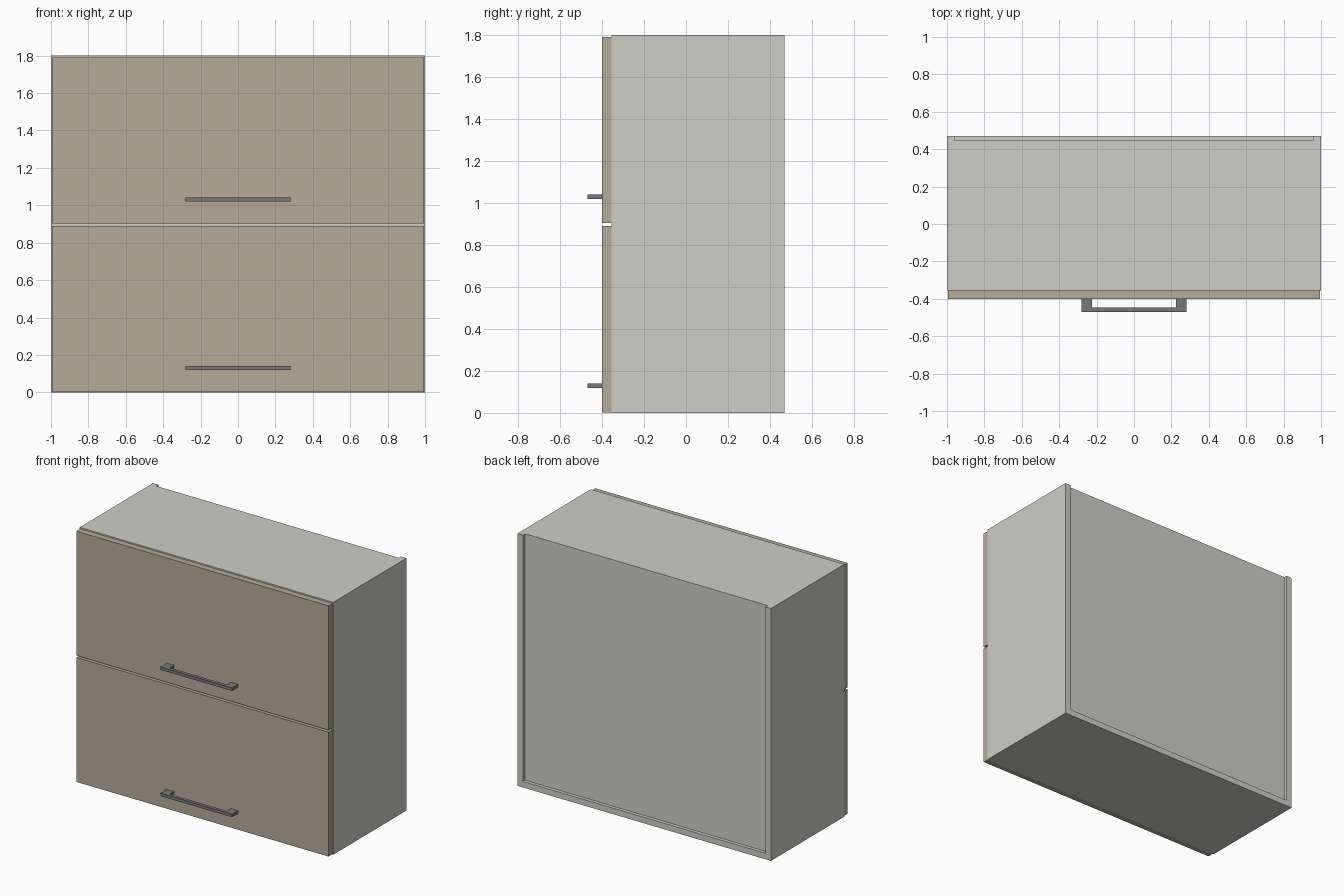
import bpy
import bmesh
from mathutils import Matrix, Vector

if "Cube" in bpy.data.objects:
    bpy.data.objects.remove(bpy.data.objects["Cube"])


def material(name, rgb):
    m = bpy.data.materials.new(name)
    m.diffuse_color = (*rgb, 1)
    m.use_nodes = True
    m.node_tree.nodes["Principled BSDF"].inputs["Base Color"].default_value = m.diffuse_color
    return m


PALE = material("pale grey board", (0.62, 0.62, 0.58))
TAUPE = material("taupe front", (0.46, 0.41, 0.33))
METAL = material("grey metal", (0.19, 0.19, 0.19))


def add_boxes(name, mat, *boxes):
    """One object made of boxes, each given as (x0, x1, y0, y1, z0, z1)."""
    bm = bmesh.new()
    for x0, x1, y0, y1, z0, z1 in boxes:
        centre = Vector((x0 + x1, y0 + y1, z0 + z1)) / 2
        size = Matrix.Diagonal((x1 - x0, y1 - y0, z1 - z0, 1))
        bmesh.ops.create_cube(bm, size=1, matrix=Matrix.Translation(centre) @ size)
    me = bpy.data.meshes.new(name)
    bm.to_mesh(me)
    bm.free()
    me.materials.append(mat)
    ob = bpy.data.objects.new(name, me)
    bpy.context.collection.objects.link(ob)
    return ob


H, T = 1.8, 0.043           # cabinet height, board thickness
FRONT, BACK = -0.355, 0.47  # carcass depth
IN = 1 - T                  # inner half width

# Carcass: sides, bottom, top stopping at the recessed back, middle shelf
add_boxes("left_side", PALE, (-1, -IN, FRONT, BACK, 0, H))
add_boxes("right_side", PALE, (IN, 1, FRONT, BACK, 0, H))
add_boxes("bottom_panel", PALE, (-IN, IN, FRONT, BACK, 0, T))
add_boxes("top_panel", PALE, (-IN, IN, FRONT, 0.434, H - T, H))
add_boxes("back_panel", PALE, (-IN, IN, 0.434, 0.446, T, H))
add_boxes("shelf", PALE, (-IN, IN, FRONT, 0.434, 0.876, 0.919))

# Two flap doors, each with a bar handle on two blocks
for label, z in (("lower", 0.003), ("upper", 0.904)):
    add_boxes(label + "_door", TAUPE,
              (-0.995, 0.995, -0.4, FRONT - 0.0005, z, z + 0.887))
    hz0, hz1 = z + 0.116, z + 0.137
    add_boxes(label + "_handle", METAL,
              (-0.225, 0.225, -0.47, -0.447, hz0, hz1),
              (-0.282, -0.225, -0.47, -0.4, hz0, hz1),
              (0.225, 0.282, -0.47, -0.4, hz0, hz1))
